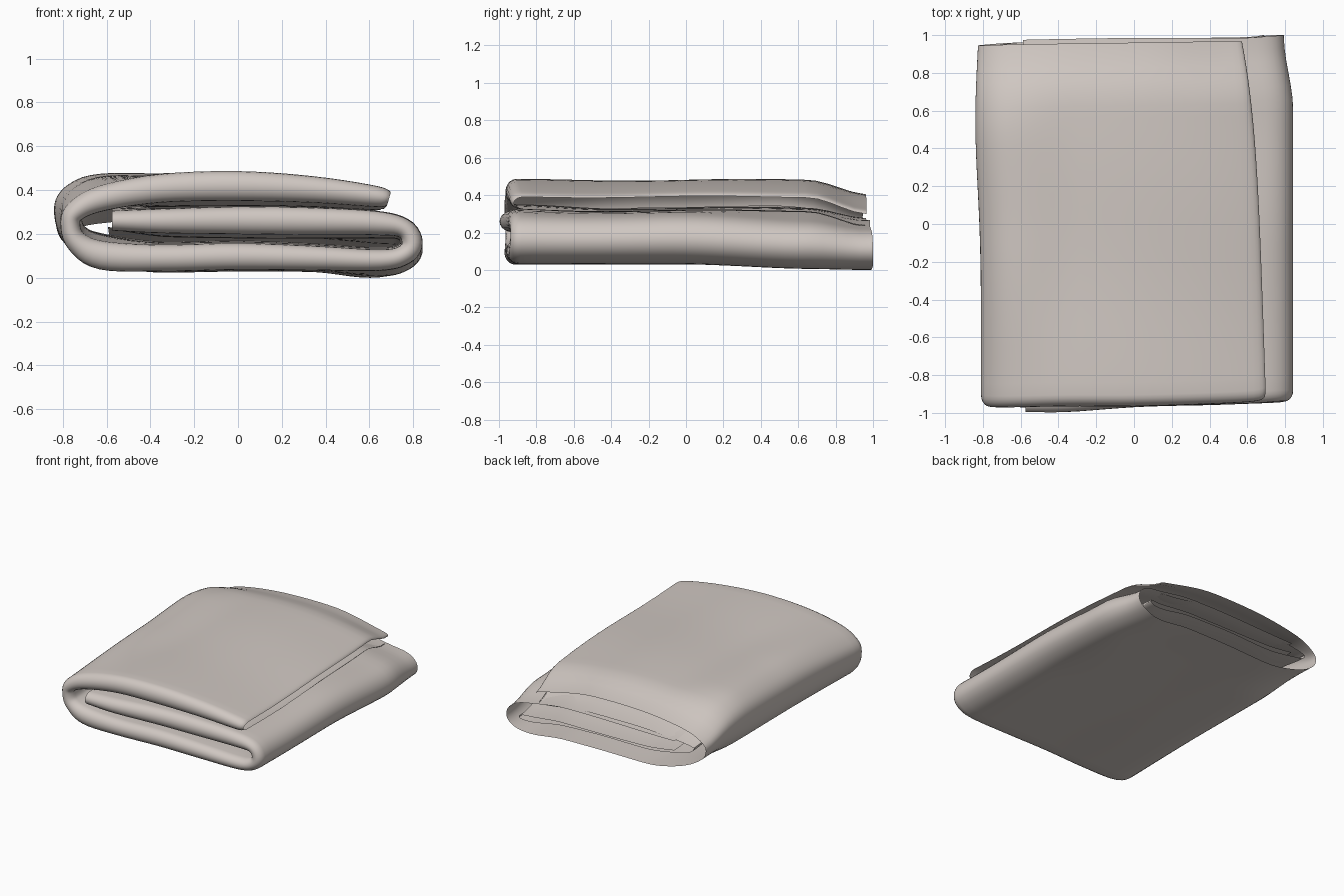
import bpy, math
from mathutils import Vector

if "Cube" in bpy.data.objects:
    bpy.data.objects.remove(bpy.data.objects["Cube"])

# Folded-thirds path seen from the front: x, z, half thickness, front y, back y
PATH = [
    (0.690, 0.362, 0.034, -0.92, 0.965), (0.63, 0.374, 0.048, -0.94, 0.965),
    (0.35, 0.403, 0.060, -0.955, 0.965), (0.0, 0.418, 0.068, -0.965, 0.96),
    (-0.35, 0.408, 0.065, -0.965, 0.955), (-0.62, 0.362, 0.058, -0.97, 0.95),
    (-0.74, 0.305, 0.048, -0.97, 0.945), (-0.765, 0.245, 0.045, -0.965, 0.945),
    (-0.735, 0.165, 0.050, -0.965, 0.95), (-0.62, 0.105, 0.064, -0.97, 0.96),
    (-0.35, 0.093, 0.060, -0.97, 0.97), (0.0, 0.100, 0.060, -0.965, 0.98),
    (0.35, 0.093, 0.055, -0.96, 0.985), (0.65, 0.085, 0.048, -0.95, 0.99),
    (0.76, 0.110, 0.045, -0.945, 1.0), (0.795, 0.165, 0.048, -0.94, 1.0),
    (0.755, 0.230, 0.045, -0.94, 0.995), (0.62, 0.253, 0.055, -0.95, 0.985),
    (0.3, 0.260, 0.062, -0.96, 0.985), (0.0, 0.262, 0.062, -0.97, 0.985),
    (-0.35, 0.260, 0.055, -0.995, 0.98), (-0.575, 0.262, 0.045, -0.995, 0.975),
]


def smooth(v):
    v = min(1.0, max(0.0, v))
    return v * v * (3 - 2 * v)


def resample(rows, steps):
    """Catmull-Rom through all columns of the path."""
    out, n = [], len(rows)
    for i in range(n - 1):
        p = [rows[max(0, min(n - 1, i + k))] for k in (-1, 0, 1, 2)]
        for s in range(steps + (i == n - 2)):
            t = s / steps
            out.append([0.5 * (2 * b + (c - a) * t + (2 * a - 5 * b + 4 * c - d) * t * t
                               + (3 * b - a - 3 * c + d) * t ** 3)
                        for a, b, c, d in zip(*p)])
    return out


def drape(x, y, z, u):
    """Loose-cloth unevenness: slanted flap end, sagging back, fuller left fold."""
    a = (y + 0.95) / 1.9
    flap = smooth(1 - u / 0.14)
    x0 = x
    x -= (0.065 * a + 0.06 * max(a, 0) ** 5) * flap
    side = smooth((-x0 - 0.3) / 0.4) * min(1, z / 0.35)
    x -= 0.04 * side * math.exp(-((y - 0.55) / 0.5) ** 2)
    right = smooth((x0 - 0.3) / 0.4)
    back = smooth((y - 0.65) / 0.33)
    z2 = z * (1 - 0.15 * back)
    z2 += 0.055 * side * smooth((y + 1.0) / 0.9) * (1 - smooth((y - 0.45) / 0.5))
    # Lower left corner lifts towards the back
    z2 += 0.06 * smooth((-x0 - 0.35) / 0.4) * smooth((y - 0.45) / 0.5) * (1 - smooth(z / 0.38))
    if u > 0.4:
        z2 -= 0.028 * right * smooth((y + 0.1) / 0.8)
        x -= 0.05 * right * smooth((y - 0.6) / 0.4)
    else:
        z2 -= 0.03 * back * smooth((x0 - 0.1) / 0.5)
    z2 += 0.005 * math.sin(5 * y + 1.5 * x) * min(1, z / 0.3)
    return x, y, z2


rows = resample(PATH, 5)
N = len(rows)
LEN, ARC = 28, 10
verts, faces = [], []
for i, (x, z, h, yf, yb) in enumerate(rows):
    a, b = rows[max(0, i - 1)], rows[min(N - 1, i + 1)]
    d = Vector((b[0] - a[0], b[1] - a[1])).normalized()
    nx, nz = -d.y, d.x                       # points to the inner side of the roll
    r = 0.06                                 # depth of the rounded front fold
    sec = [(yb + (yf + r - yb) * k / LEN, -h) for k in range(LEN)]
    sec += [(yf + r - r * math.sin(math.pi * k / ARC), -h * math.cos(math.pi * k / ARC))
            for k in range(ARC + 1)]
    # The inner sheet fills out away from the front fold
    for k in range(LEN - 1, -1, -1):
        y = yb + (yf + r - yb) * k / LEN
        sec.append((y, h * (1 + 0.2 * smooth((y + 0.9) / 0.5))))
    for y, o in sec:
        verts.append(drape(x + nx * o, y, z + nz * o, i / (N - 1)))
W = len(verts) // N
for i in range(N - 1):
    for j in range(W - 1):
        q = i * W + j
        faces.append((q, q + W, q + W + 1, q + 1))

# Rest the cloth on the ground
low = min(v[2] for v in verts)
verts = [(x, y, z - low) for x, y, z in verts]

mesh = bpy.data.meshes.new("folded_cloth")
mesh.from_pydata(verts, [], faces)
# Make the sheet face outwards: the top flap's outer side must look up
if mesh.polygons[(W - 1) * 15 + 5].normal.z < 0:
    mesh.flip_normals()
mesh.shade_smooth()

cloth = bpy.data.objects.new("folded_cloth", mesh)
bpy.context.collection.objects.link(cloth)
mat = bpy.data.materials.new("warm_grey_cloth")
mat.diffuse_color = (0.63, 0.575, 0.54, 1)
mat.use_nodes = True
mat.node_tree.nodes["Principled BSDF"].inputs["Base Color"].default_value = mat.diffuse_color
mesh.materials.append(mat)
